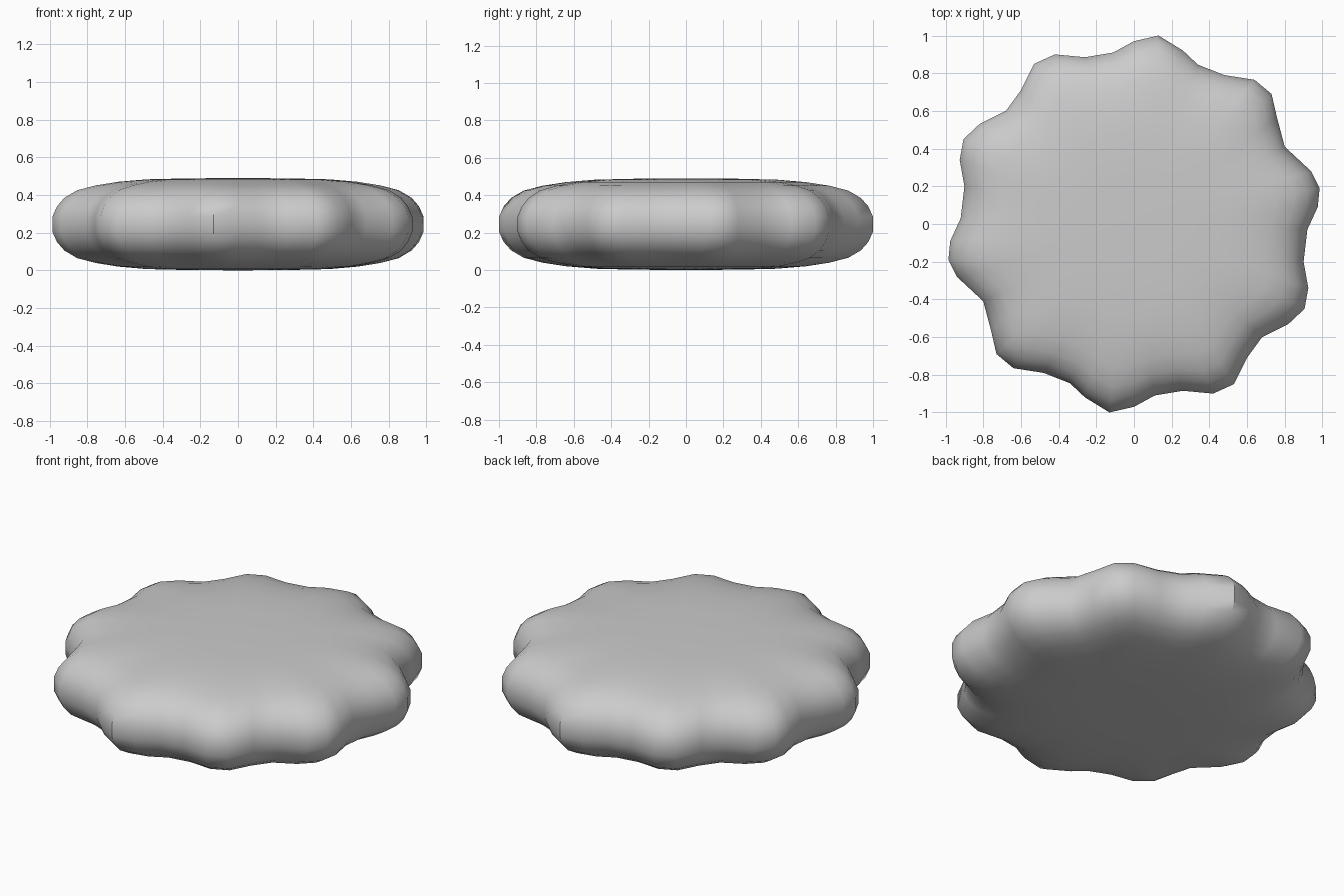
import bpy, bmesh, math
from mathutils import Vector

if "Cube" in bpy.data.objects:
    bpy.data.objects.remove(bpy.data.objects["Cube"], do_unlink=True)

# Plain grey material
grey = bpy.data.materials.new("light grey")
grey.use_nodes = True
colour = (0.6, 0.6, 0.6, 1)
grey.diffuse_color = colour
grey.node_tree.nodes["Principled BSDF"].inputs["Base Color"].default_value = colour

# Half of the scalloped rim; the other half is the same turned by 180 degrees
half = [(0.985, 0.19), (0.94, 0.28), (0.80, 0.41), (0.76, 0.56), (0.73, 0.69),
        (0.64, 0.765), (0.48, 0.79), (0.34, 0.845), (0.26, 0.92), (0.13, 1.0),
        (0.0, 0.97), (-0.11, 0.91), (-0.26, 0.885), (-0.42, 0.90), (-0.53, 0.85),
        (-0.60, 0.71), (-0.68, 0.60), (-0.82, 0.53), (-0.905, 0.45), (-0.925, 0.34),
        (-0.90, 0.20), (-0.92, 0.03), (-0.975, -0.09)]
rim = [Vector(p) for p in half] + [-Vector(p) for p in half]

# Edge profile: distance from the axis, height above the middle, scallop strength
upper = [(1.0, 0.04, 1.0), (0.975, 0.095, 1.0), (0.935, 0.14, 1.0), (0.87, 0.18, 0.95),
         (0.78, 0.206, 0.75), (0.67, 0.225, 0.45), (0.52, 0.238, 0.15), (0.3, 0.243, 0.0)]
profile = [(f, -h, k) for f, h, k in reversed(upper)] + upper
MID_Z, MEAN_R = 0.245, 0.93

bm = bmesh.new()
rings = []
for f, h, k in profile:
    ring = []
    for p in rim:
        r = f * (MEAN_R + (p.length - MEAN_R) * k)
        q = p.normalized() * r
        ring.append(bm.verts.new((q.x, q.y, MID_Z + h)))
    rings.append(ring)

# Skin between the rings
n = len(rim)
for a, b in zip(rings, rings[1:]):
    for i in range(n):
        j = (i + 1) % n
        bm.faces.new((a[i], a[j], b[j], b[i]))

# Closed top and bottom
for ring, z in ((rings[0], 0.0), (rings[-1], 0.49)):
    centre = bm.verts.new((0, 0, z))
    for i in range(n):
        bm.faces.new((ring[i], ring[(i + 1) % n], centre))
bmesh.ops.recalc_face_normals(bm, faces=bm.faces)

mesh = bpy.data.meshes.new("scalloped_disc")
bm.to_mesh(mesh)
bm.free()
mesh.materials.append(grey)
disc = bpy.data.objects.new("scalloped_disc", mesh)
bpy.context.collection.objects.link(disc)

# Smooth shading with the sharp lobe ridges kept
bpy.ops.object.select_all(action='DESELECT')
disc.select_set(True)
bpy.context.view_layer.objects.active = disc
bpy.ops.object.shade_smooth_by_angle(angle=math.radians(40))
